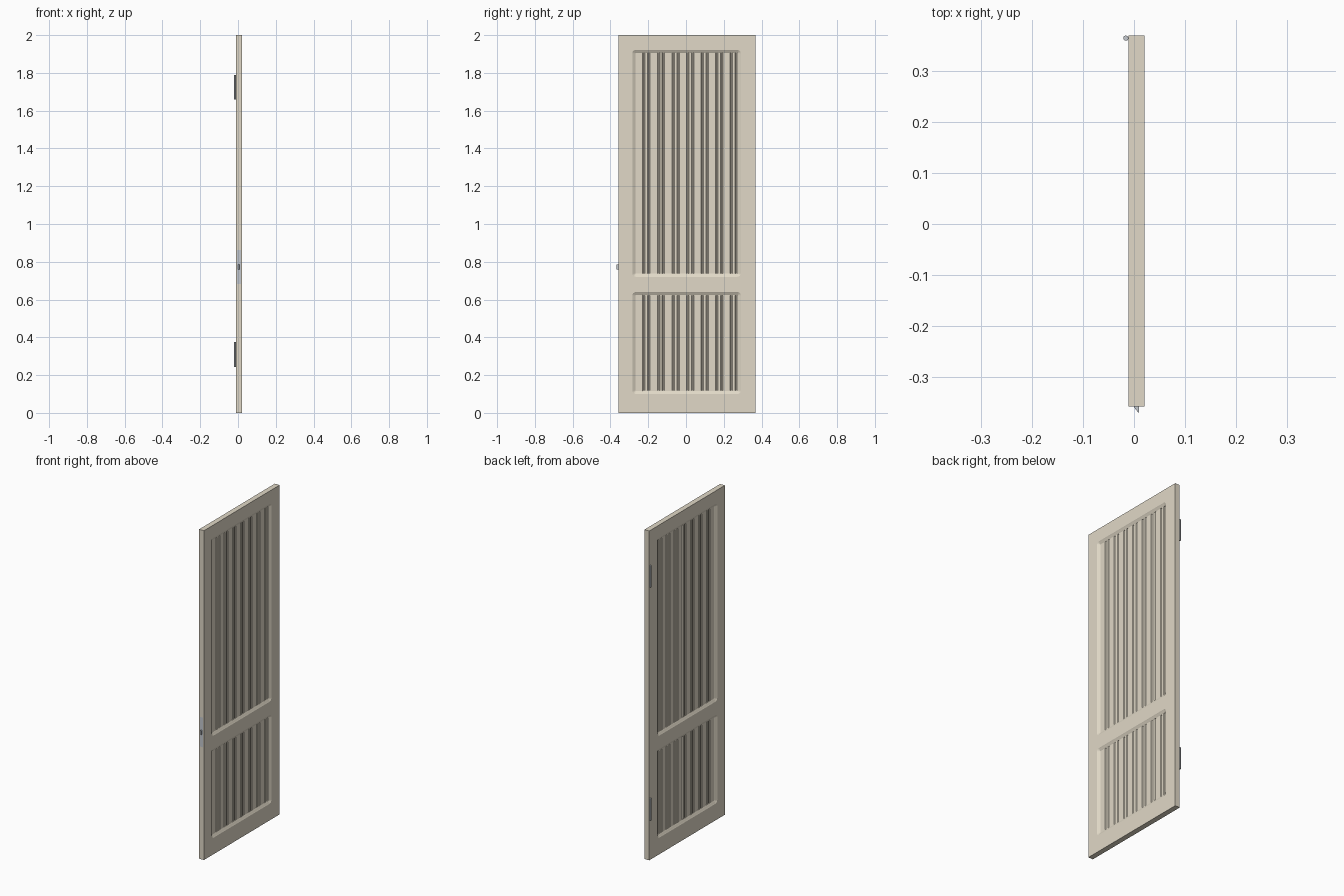
import bpy, bmesh, math

if "Cube" in bpy.data.objects:
    bpy.data.objects.remove(bpy.data.objects["Cube"])

X0, X1 = -0.011, 0.021          # door faces
Y0, Y1 = -0.357, 0.369          # latch edge, hinge edge
XC, YC = (X0 + X1) / 2, 0.003
HALF = (X1 - X0) / 2


def material(name, rgb):
    m = bpy.data.materials.new(name)
    m.diffuse_color = (*rgb, 1)
    m.use_nodes = True
    m.node_tree.nodes["Principled BSDF"].inputs["Base Color"].default_value = m.diffuse_color
    return m


wood = material("painted_wood", (0.75, 0.69, 0.57))
steel = material("steel", (0.55, 0.58, 0.62))


def finish(name, bm, mat):
    bmesh.ops.recalc_face_normals(bm, faces=bm.faces)
    me = bpy.data.meshes.new(name)
    bm.to_mesh(me)
    bm.free()
    ob = bpy.data.objects.new(name, me)
    bpy.context.collection.objects.link(ob)
    if mat:
        me.materials.append(mat)
    return ob


def loft(name, loops, mat=None):
    """Skin a stack of equal-length loops and cap both ends."""
    bm = bmesh.new()
    rings = [[bm.verts.new(p) for p in loop] for loop in loops]
    n = len(rings[0])
    for a, b in zip(rings, rings[1:]):
        for i in range(n):
            j = (i + 1) % n
            bm.faces.new((a[i], a[j], b[j], b[i]))
    bm.faces.new(rings[0])
    bm.faces.new(rings[-1])
    return finish(name, bm, mat)


def prism(name, outline, z0, z1, mat):
    return loft(name, [[(x, y, z) for x, y in outline] for z in (z0, z1)], mat)


def box(name, x0, x1, y0, y1, z0, z1, mat):
    return prism(name, [(x0, y0), (x1, y0), (x1, y1), (x0, y1)], z0, z1, mat)


def rounded_loop(x, hw, z0, z1, grow, seg=6):
    """Rectangle in the YZ plane, grown outward with round corners."""
    r = grow + 0.001
    pts = []
    corners = [(hw, z1), (-hw, z1), (-hw, z0), (hw, z0)]
    for k, (cy, cz) in enumerate(corners):
        cy -= math.copysign(0.001, cy)
        cz += 0.001 if cz == z0 else -0.001
        for s in range(seg + 1):
            a = math.pi / 2 * (k + s / seg)
            pts.append((x, YC + cy + r * math.cos(a), cz + r * math.sin(a)))
    return pts


# Door frame with two moulded openings
frame = box("door_frame", X0, X1, Y0, Y1, 0, 2, wood)
openings = [("lower", 0.118, 0.622), ("upper", 0.738, 1.904)]
MOULD, DEPTH, HW = 0.0175, 0.010, 0.27
side = [(HALF + 0.004, MOULD), (HALF, MOULD), (HALF - 0.003, 0.0125),
        (HALF - 0.0065, 0.006), (HALF - DEPTH, 0.0)]
profile = side + [(-d, g) for d, g in reversed(side)]
for label, z0, z1 in openings:
    cutter = loft("cutter", [rounded_loop(XC + d, HW, z0, z1, g) for d, g in profile])
    mod = frame.modifiers.new("opening", "BOOLEAN")
    mod.operation, mod.solver, mod.object = "DIFFERENCE", "EXACT", cutter
    bpy.context.view_layer.objects.active = frame
    bpy.ops.object.modifier_apply(modifier=mod.name)
    bpy.data.objects.remove(cutter)

# Beaded panels: seven boards, each a flat followed by two grooves round a bead
T, G = 0.0065, 0.0025
board = [(0, T), (0.038, T), (0.042, G), (0.047, G), (0.051, T), (0.055, T + 0.0006),
         (0.060, T + 0.0006), (0.064, T), (0.068, G), (0.073, G)]
pitch = 2 * HW / 7
top = [(YC - HW + i * pitch + y, t) for i in range(7) for y, t in board]
top = [(YC - HW - 0.01, T)] + top + [(YC + HW, T), (YC + HW + 0.01, T)]
outline = [(XC + t, y) for y, t in top] + [(XC - t, y) for y, t in reversed(top)]
for label, z0, z1 in openings:
    prism(label + "_panel", outline, z0 - 0.005, z1 + 0.005, wood)

# Latch plate and wedge bolt
box("latch_plate", -0.006, 0.016, Y0 - 0.0008, Y0 + 0.002, 0.683, 0.863, steel)
prism("latch_bolt", [(0.0, Y0), (0.0, Y0 - 0.002), (0.008, -0.369), (0.010, -0.369), (0.010, Y0)],
      0.76, 0.786, steel)

# Hinge barrels
for label, z0, z1 in (("lower", 0.244, 0.376), ("upper", 1.66, 1.79)):
    bpy.ops.mesh.primitive_cylinder_add(vertices=24, radius=0.005, depth=z1 - z0,
                                        location=(-0.016, 0.364, (z0 + z1) / 2))
    hinge = bpy.context.object
    hinge.name = label + "_hinge"
    hinge.data.materials.append(steel)
    bpy.ops.object.shade_smooth_by_angle(angle=math.radians(40))
